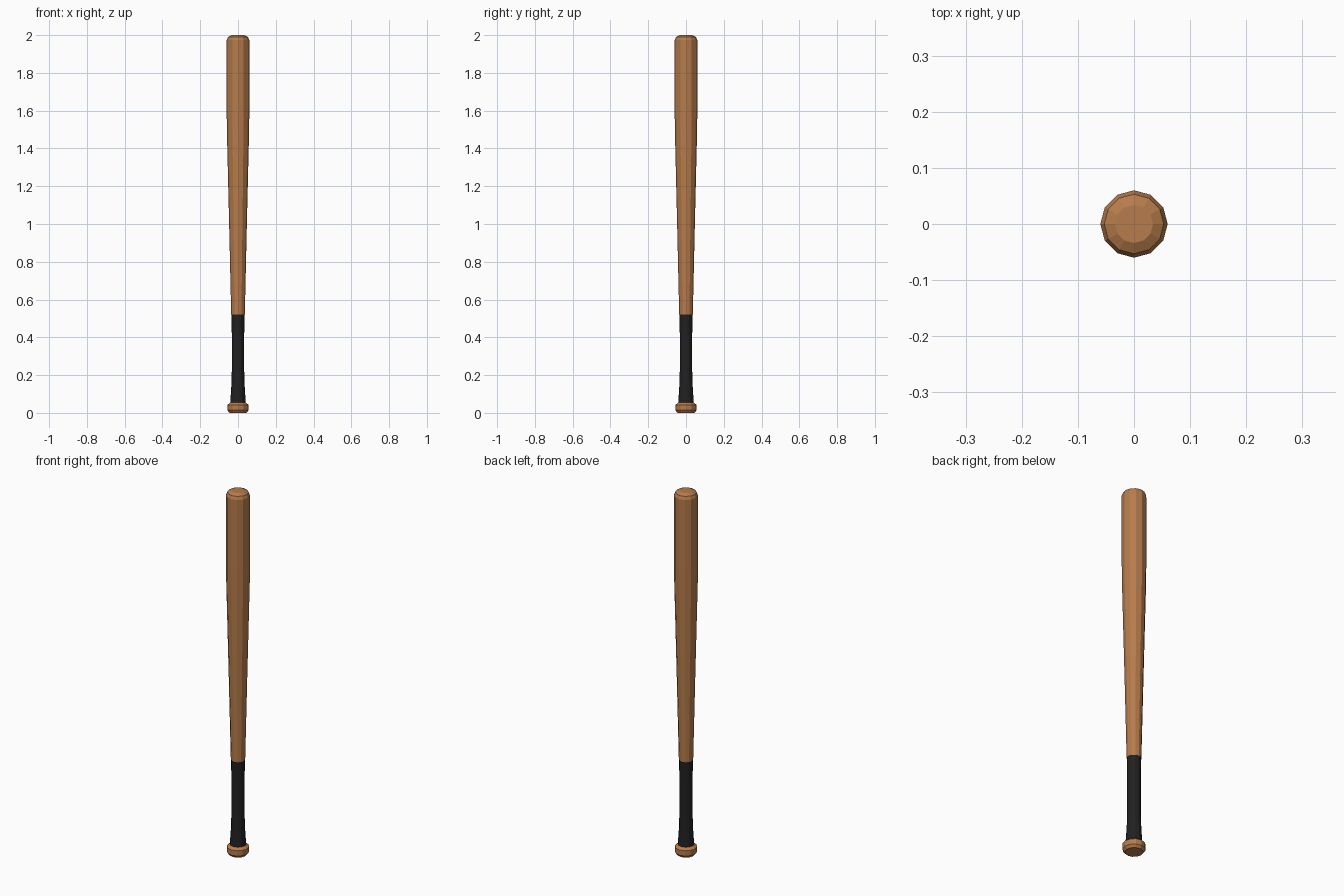
import bpy, bmesh
from math import cos, sin, tau

cube = bpy.data.objects.get("Cube")
if cube:
    bpy.data.objects.remove(cube, do_unlink=True)

SIDES = 12


def make_material(name, color):
    mat = bpy.data.materials.new(name)
    mat.use_nodes = True
    mat.diffuse_color = color
    mat.node_tree.nodes["Principled BSDF"].inputs["Base Color"].default_value = color
    return mat


def lathe(name, profile, mat):
    """Turn (radius, height) points into a closed flat-sided solid."""
    bm = bmesh.new()
    rings = []
    for r, z in profile:
        angles = [tau * i / SIDES for i in range(SIDES)]
        rings.append([bm.verts.new((r * cos(a), r * sin(a), z)) for a in angles])
    for low, high in zip(rings, rings[1:]):
        for i in range(SIDES):
            j = (i + 1) % SIDES
            bm.faces.new((low[i], low[j], high[j], high[i]))
    bm.faces.new(rings[0][::-1])
    bm.faces.new(rings[-1])
    mesh = bpy.data.meshes.new(name)
    bm.to_mesh(mesh)
    bm.free()
    mesh.materials.append(mat)
    obj = bpy.data.objects.new(name, mesh)
    bpy.context.collection.objects.link(obj)
    return obj


wood = make_material("brown wood", (0.47, 0.2, 0.072, 1))
tape = make_material("black grip tape", (0.015, 0.015, 0.015, 1))

# Flared knob at the foot of the handle
lathe("knob", [(0.045, 0), (0.056, 0.014), (0.056, 0.043), (0.04, 0.055)], wood)

# Taped handle, flaring towards the knob
lathe("grip", [(0.041, 0.055), (0.036, 0.13), (0.033, 0.22),
               (0.033, 0.42), (0.035, 0.52)], tape)

# Tapered barrel with a rounded end
lathe("barrel", [(0.036, 0.52), (0.046, 0.96), (0.059, 1.5), (0.06, 1.6),
                 (0.06, 1.973), (0.053, 1.99), (0.034, 2)], wood)
